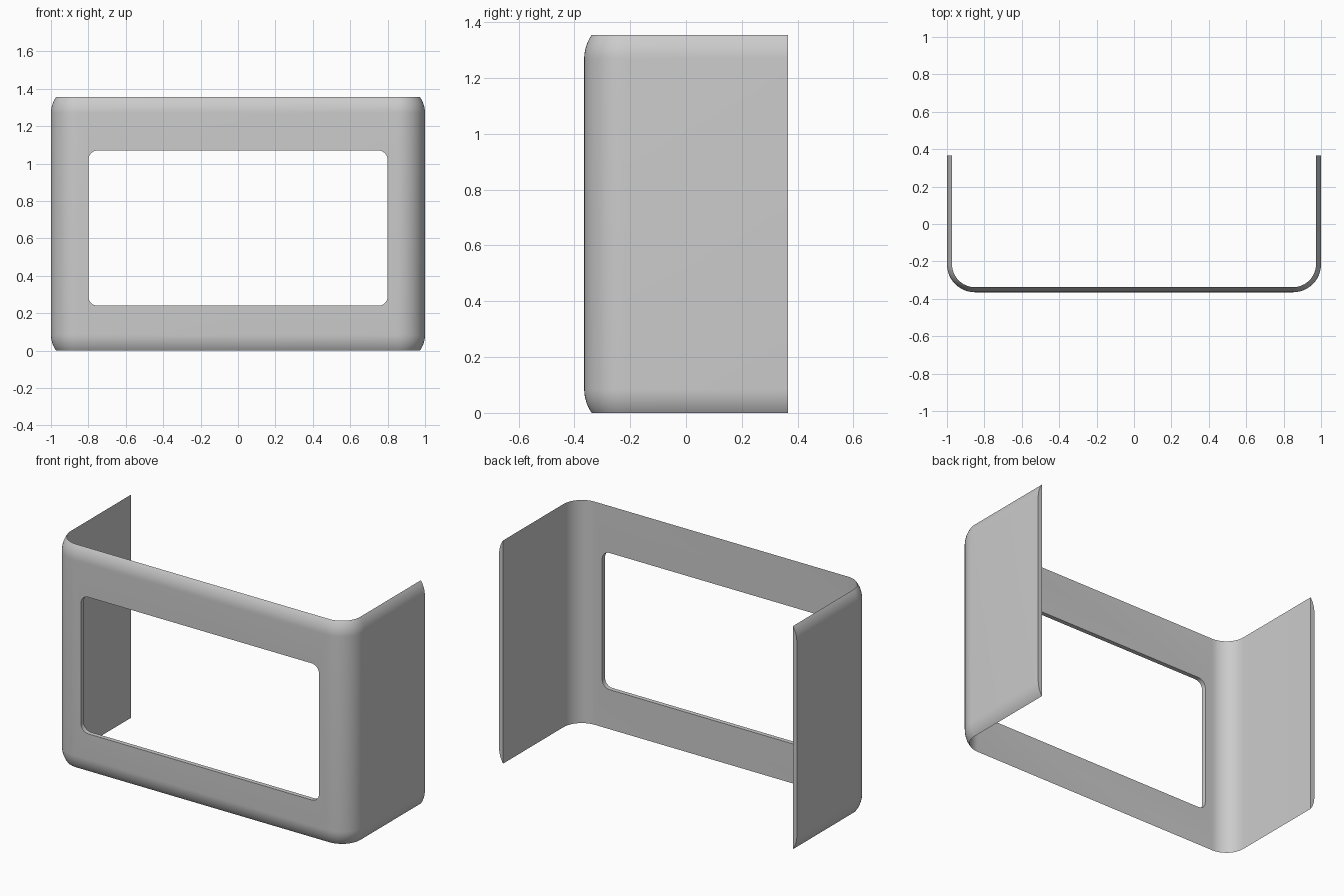
import bpy, bmesh, math

cube = bpy.data.objects.get("Cube")
if cube:
    bpy.data.objects.remove(cube, do_unlink=True)

WIDTH, DEPTH, HEIGHT = 2.0, 0.73, 1.355
WALL, RADIUS = 0.027, 0.15
STEPS = 12

grey = bpy.data.materials.new("plain_grey")
grey.use_nodes = True
colour = (0.6, 0.6, 0.6, 1)
grey.diffuse_color = colour
grey.node_tree.nodes["Principled BSDF"].inputs["Base Color"].default_value = colour


def make_object(name, bm):
    bmesh.ops.recalc_face_normals(bm, faces=bm.faces)
    mesh = bpy.data.meshes.new(name)
    bm.to_mesh(mesh)
    bm.free()
    mesh.materials.append(grey)
    obj = bpy.data.objects.new(name, mesh)
    bpy.context.collection.objects.link(obj)
    return obj


def arc(cx, cy, r, start, end, steps=STEPS):
    angles = [math.radians(start + (end - start) * i / steps) for i in range(steps + 1)]
    return [(cx + r * math.cos(a), cy + r * math.sin(a)) for a in angles]


def u_path(inset):
    """Plan of the wrap: side, rounded corner, front, rounded corner, side."""
    r = RADIUS - inset
    cx, cy = WIDTH / 2 - RADIUS, RADIUS - DEPTH / 2
    return ([(-cx - r, DEPTH / 2)] + arc(-cx, cy, r, 180, 270)
            + arc(cx, cy, r, 270, 360) + [(cx + r, DEPTH / 2)])


# Wall section as (inset, height): flat inside, rounded outside edges
sweep = math.degrees(math.acos(1 - WALL / RADIUS))
rim = RADIUS * math.sin(math.radians(sweep))
section = (arc(RADIUS, rim, RADIUS, 180 + sweep, 180, 8)
           + arc(RADIUS, HEIGHT - rim, RADIUS, 180, 180 - sweep, 8))

# Sweep the section along the plan
bm = bmesh.new()
rows = [[bm.verts.new((x, y, z)) for x, y in u_path(inset)] for inset, z in section]
for a, b in zip(rows, rows[1:] + rows[:1]):
    for i in range(len(a) - 1):
        bm.faces.new((a[i], a[i + 1], b[i + 1], b[i]))
for end in (0, -1):
    bm.faces.new([row[end] for row in rows])
shell = make_object("wrap_shell", bm)

# Rounded window opening through the front
left, low, high, r = 0.8, 0.24, 1.07, 0.05
outline = []
for cx, cz, start in ((left - r, high - r, 0), (r - left, high - r, 90),
                      (r - left, low + r, 180), (left - r, low + r, 270)):
    outline += arc(cx, cz, r, start, start + 90, 8)
bm = bmesh.new()
face = bm.faces.new([bm.verts.new((x, -0.5, z)) for x, z in outline])
extruded = bmesh.ops.extrude_face_region(bm, geom=[face])["geom"]
bmesh.ops.translate(bm, vec=(0, 0.3, 0),
                    verts=[v for v in extruded if isinstance(v, bmesh.types.BMVert)])
cutter = make_object("window_cutter", bm)
cutter.hide_render = True

cut = shell.modifiers.new("window", "BOOLEAN")
cut.operation = "DIFFERENCE"
cut.solver = "EXACT"
cut.object = cutter
bpy.ops.object.select_all(action="DESELECT")
bpy.context.view_layer.objects.active = shell
shell.select_set(True)
bpy.ops.object.modifier_apply(modifier=cut.name)
bpy.data.objects.remove(cutter, do_unlink=True)

bpy.ops.object.shade_smooth_by_angle(angle=math.radians(30))
